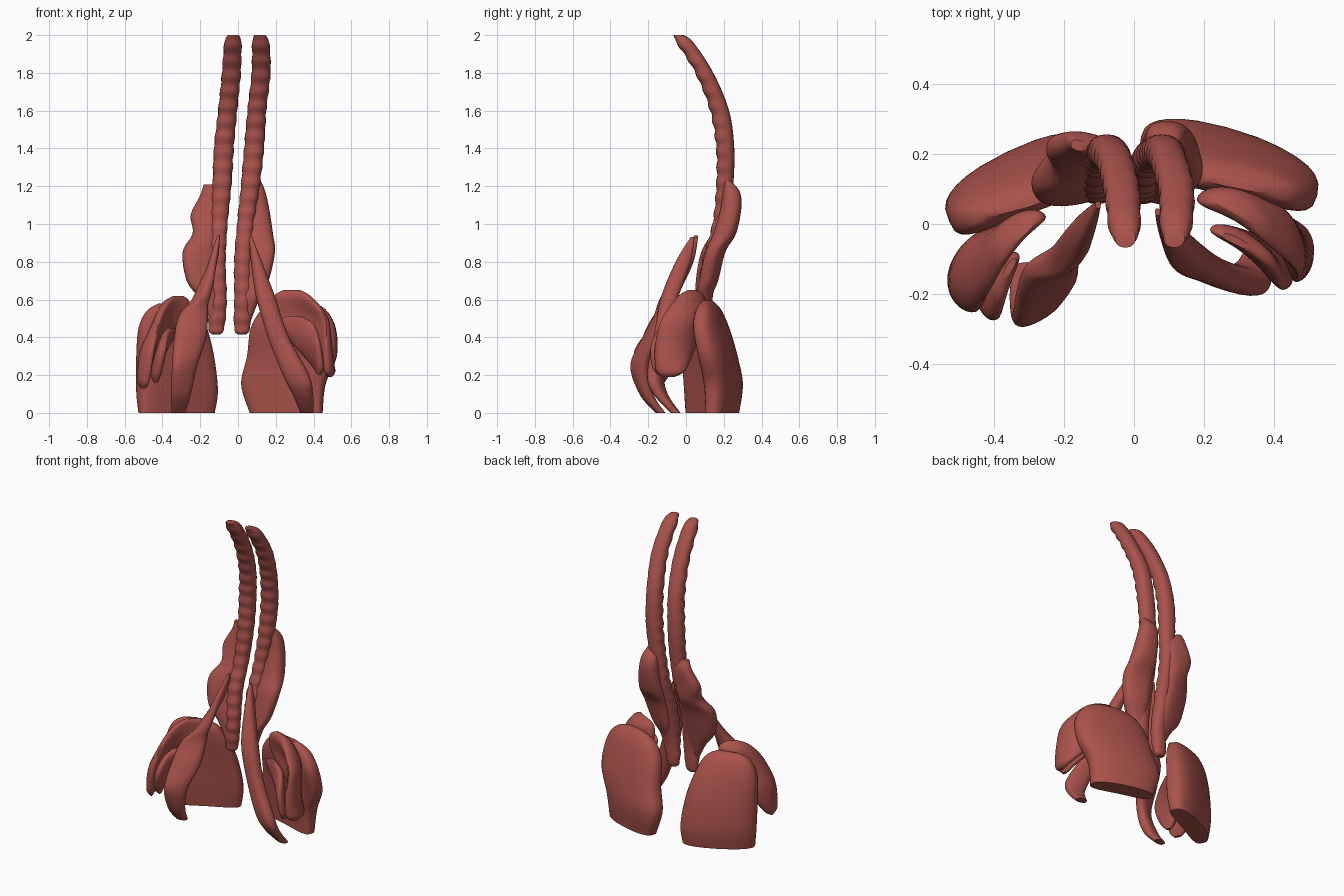
import bpy, bmesh, math
from mathutils import Vector

mat = bpy.data.materials.new("muscle_red")
mat.diffuse_color = (0.40, 0.085, 0.07, 1)


def spline(keys, t):
    """Catmull-Rom through the key sections."""
    i = min(int(t), len(keys) - 2)
    f = t - i
    p = [keys[max(0, min(len(keys) - 1, i + k))] for k in (-1, 0, 1, 2)]
    return [b + 0.5 * f * (c - a + f * (2*a - 5*b + 4*c - d + f * (3*(b - c) + d - a)))
            for a, b, c, d in zip(*p)]


def muscle(name, keys, bulge=0.0, steps=8, ripple=0.0, sides=28, power=0.8):
    """Loft of horizontal sections: (z, x0, y0, x1, y1, thickness).
    bulge bows each section outwards, relative to its length squared;
    ripple adds ribs on the front."""
    bm = bmesh.new()
    rings = []
    n = (len(keys) - 1) * steps
    for s in range(n + 1):
        z, x0, y0, x1, y1, th = spline(keys, s / steps)
        z = max(0.0, min(2.0, z))
        a, b = Vector((x0, y0)), Vector((x1, y1))
        mid, half = (a + b) / 2, (b - a) / 2
        nor = Vector((-half.y, half.x)).normalized()
        if (nor.dot(mid) if bulge else nor.y) < 0:
            nor = -nor
        bow = bulge * (2 * half.length) ** 2
        wave = ripple * math.sin(z * 2 * math.pi / 0.08)
        ring = []
        for k in range(sides):
            q = 2 * math.pi * k / sides
            c, d = math.cos(q), math.sin(q)
            u = math.copysign(abs(c) ** power, c)
            v = math.copysign(abs(d) ** power, d)
            g = 1 + wave * (1 - d) / 2
            p = mid + half * u * g + nor * (v * th / 2 * g + bow * (1 - u * u))
            ring.append(bm.verts.new((p.x, p.y, z)))
        rings.append(ring)
    for r, t in zip(rings, rings[1:]):
        for k in range(sides):
            j = (k + 1) % sides
            bm.faces.new((r[k], r[j], t[j], t[k]))
    bm.faces.new(rings[0][::-1])
    bm.faces.new(rings[-1])
    bmesh.ops.recalc_face_normals(bm, faces=bm.faces)
    me = bpy.data.meshes.new(name)
    bm.to_mesh(me)
    bm.free()
    ob = bpy.data.objects.new(name, me)
    bpy.context.collection.objects.link(ob)
    me.materials.append(mat)
    bpy.ops.object.select_all(action='DESELECT')
    ob.select_set(True)
    bpy.context.view_layer.objects.active = ob
    bpy.ops.object.shade_smooth_by_angle(angle=math.radians(50))


# Long ribbed spinal strands: (z, left x, right x, y, width, depth)
strand = [(0.415, -0.115, 0.02, 0.10, 0.04, 0.03), (0.45, -0.115, 0.022, 0.10, 0.085, 0.06),
          (0.6, -0.105, 0.025, 0.10, 0.09, 0.08), (0.8, -0.11, 0.025, 0.13, 0.09, 0.09),
          (1.0, -0.10, 0.04, 0.185, 0.09, 0.09), (1.2, -0.085, 0.065, 0.205, 0.10, 0.09),
          (1.4, -0.075, 0.085, 0.208, 0.105, 0.095), (1.6, -0.055, 0.10, 0.178, 0.10, 0.10),
          (1.8, -0.035, 0.122, 0.097, 0.10, 0.095), (1.96, -0.027, 0.12, -0.005, 0.09, 0.09),
          (2.0, -0.025, 0.115, -0.04, 0.06, 0.055)]
for side, col in (("left", 1), ("right", 2)):
    muscle("spinal_strand_" + side,
           [(k[0], k[col] - k[4] / 2, k[3], k[col] + k[4] / 2, k[3], k[5]) for k in strand],
           steps=14, ripple=0.08, sides=20, power=0.9)

# Lower back masses beside the strands
muscle("back_mass_left", [
    (0.46, -0.13, 0.08, -0.10, 0.09, 0.03), (0.6, -0.20, 0.08, -0.09, 0.11, 0.07),
    (0.7, -0.27, 0.08, -0.09, 0.13, 0.09), (0.85, -0.29, 0.11, -0.10, 0.17, 0.10),
    (0.95, -0.24, 0.18, -0.09, 0.20, 0.11), (1.05, -0.25, 0.22, -0.08, 0.21, 0.09),
    (1.15, -0.20, 0.24, -0.07, 0.21, 0.07), (1.21, -0.18, 0.23, -0.14, 0.22, 0.03)])
muscle("back_mass_right", [
    (0.44, 0.01, 0.11, 0.05, 0.11, 0.03), (0.6, 0.01, 0.11, 0.11, 0.08, 0.07),
    (0.7, 0.01, 0.14, 0.16, 0.10, 0.09), (0.85, 0.01, 0.17, 0.195, 0.14, 0.10),
    (0.95, 0.02, 0.21, 0.185, 0.20, 0.12), (1.08, 0.03, 0.24, 0.165, 0.235, 0.11),
    (1.17, 0.04, 0.24, 0.145, 0.24, 0.09), (1.23, 0.08, 0.22, 0.12, 0.22, 0.03)])

# Front hip flexors
muscle("hip_flexor_left", [
    (0.94, -0.11, 0.055, -0.095, 0.055, 0.02), (0.8, -0.155, 0.0, -0.11, 0.0, 0.08),
    (0.62, -0.22, -0.11, -0.16, -0.06, 0.09), (0.52, -0.31, -0.14, -0.16, -0.11, 0.08),
    (0.4, -0.335, -0.21, -0.17, -0.15, 0.08), (0.25, -0.345, -0.28, -0.22, -0.21, 0.07),
    (0.1, -0.355, -0.22, -0.25, -0.20, 0.07), (0, -0.35, -0.14, -0.28, -0.13, 0.05)])
muscle("hip_flexor_right", [
    (0.93, 0.06, 0.035, 0.075, 0.035, 0.02), (0.8, 0.07, -0.02, 0.125, -0.01, 0.08),
    (0.6, 0.10, -0.10, 0.20, -0.08, 0.09), (0.4, 0.16, -0.12, 0.27, -0.14, 0.08),
    (0.2, 0.24, -0.14, 0.375, -0.18, 0.08), (0.1, 0.29, -0.12, 0.395, -0.15, 0.07),
    (0, 0.33, -0.05, 0.40, -0.06, 0.05)])

# Large rear slabs, cut flat at the bottom
muscle("rear_slab_left", [
    (0, -0.13, 0.22, -0.52, 0.02, 0.12), (0.12, -0.115, 0.22, -0.53, 0.02, 0.15),
    (0.3, -0.135, 0.19, -0.53, 0.01, 0.15), (0.45, -0.17, 0.14, -0.52, 0.0, 0.13),
    (0.54, -0.21, 0.10, -0.48, 0.01, 0.09), (0.58, -0.27, 0.07, -0.42, 0.03, 0.03)],
    bulge=0.1, power=0.65)
muscle("rear_slab_right", [
    (0, 0.065, 0.245, 0.445, 0.13, 0.11), (0.15, 0.02, 0.25, 0.46, 0.13, 0.14),
    (0.3, 0.05, 0.22, 0.52, 0.10, 0.14), (0.45, 0.07, 0.18, 0.515, 0.07, 0.13),
    (0.55, 0.13, 0.15, 0.46, 0.08, 0.09), (0.595, 0.22, 0.13, 0.37, 0.10, 0.03)],
    bulge=0.1, power=0.65)

# Curved side shells over the hip
muscle("side_shell_left", [
    (0.13, -0.51, -0.16, -0.49, -0.21, 0.02), (0.18, -0.50, -0.10, -0.48, -0.24, 0.06),
    (0.33, -0.42, -0.02, -0.46, -0.25, 0.08), (0.48, -0.28, 0.02, -0.43, -0.19, 0.08),
    (0.58, -0.26, 0.03, -0.39, -0.11, 0.07), (0.62, -0.29, 0.0, -0.34, -0.05, 0.02)],
    bulge=0.7)
muscle("side_shell_right", [
    (0.19, 0.49, -0.06, 0.48, -0.12, 0.02), (0.23, 0.47, 0.0, 0.47, -0.16, 0.06),
    (0.36, 0.34, 0.05, 0.475, -0.16, 0.08), (0.50, 0.20, 0.08, 0.47, -0.12, 0.09),
    (0.61, 0.19, 0.075, 0.39, -0.04, 0.08), (0.65, 0.24, 0.06, 0.33, 0.01, 0.02)],
    bulge=0.6)

# Small inner shells
muscle("inner_shell_left", [
    (0.16, -0.44, -0.18, -0.43, -0.21, 0.02), (0.21, -0.44, -0.14, -0.42, -0.25, 0.05),
    (0.32, -0.40, -0.10, -0.40, -0.275, 0.06), (0.41, -0.34, -0.08, -0.39, -0.22, 0.05),
    (0.45, -0.34, -0.10, -0.37, -0.15, 0.02)], bulge=0.3)
muscle("inner_shell_right", [
    (0.20, 0.43, -0.11, 0.43, -0.15, 0.02), (0.25, 0.40, -0.06, 0.44, -0.18, 0.05),
    (0.37, 0.29, -0.02, 0.43, -0.18, 0.06), (0.47, 0.22, -0.01, 0.40, -0.12, 0.05),
    (0.51, 0.25, -0.03, 0.33, -0.07, 0.02)], bulge=0.3)
